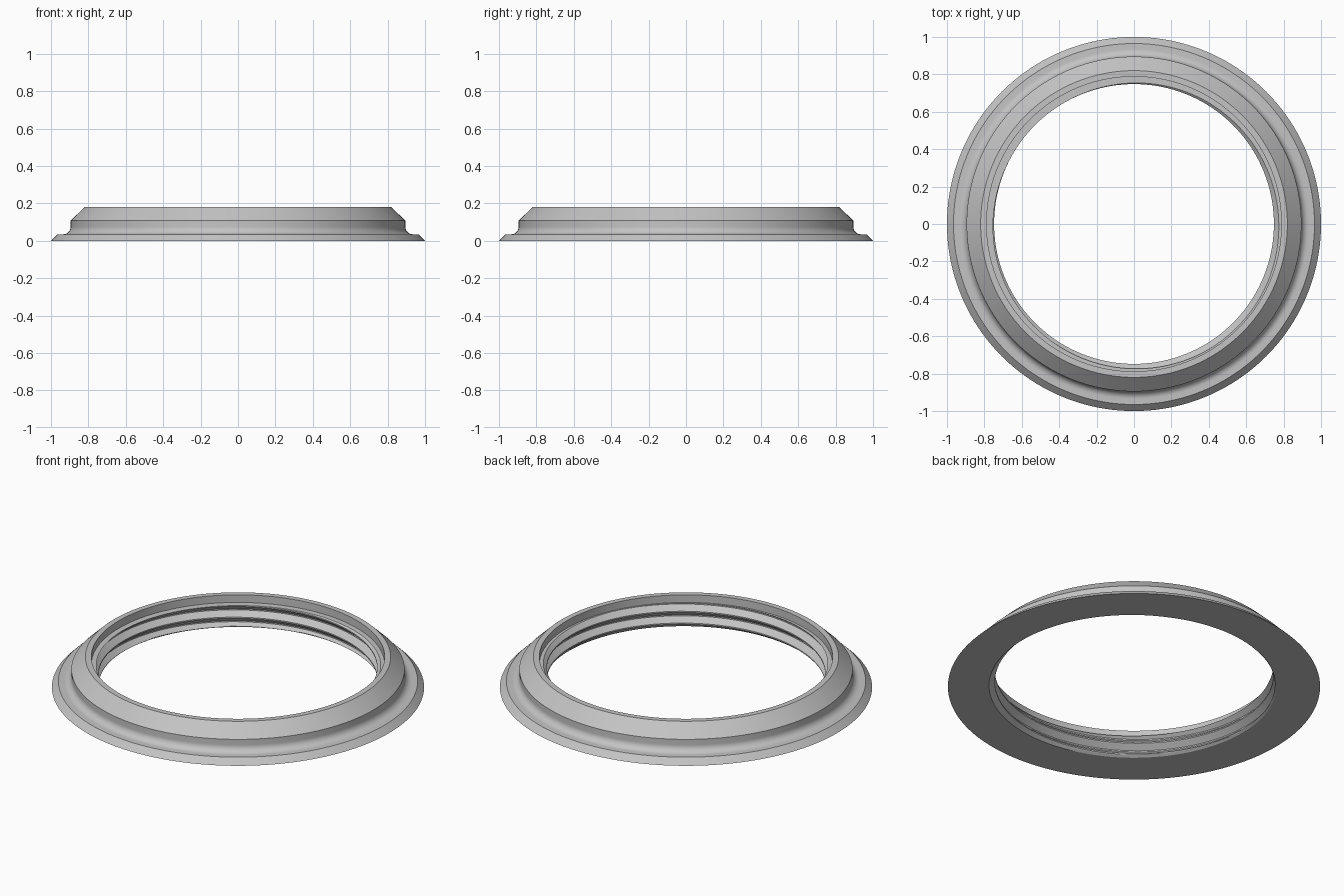
import bpy
import bmesh
from math import sin, cos, pi, radians

cube = bpy.data.objects.get("Cube")
if cube:
    bpy.data.objects.remove(cube, do_unlink=True)

SEGMENTS = 160
STEPS = 20            # profile samples per thread turn
PITCH = 0.07
LEDGE = 0.135         # height where the thread ends
CREST, ROOT, MOUTH = 0.748, 0.78, 0.766
PHASE = 0.55


def thread_radius(turns, z):
    """Trapezoid thread with a small lead-in chamfer at the bottom."""
    d = abs((turns - PHASE + 0.5) % 1 - 0.5)      # distance from the crest
    t = min(max((d - 0.05) / 0.4, 0), 1)
    return max(CREST + (ROOT - CREST) * t, MOUTH - 1.5 * z)


# Outer moulding: foot bevel, cove, band, sloped shoulder, rim and counterbore
outer = [(1.0, 0.0), (0.965, 0.035)]
for i in range(11):
    a = pi / 2 * i / 10
    outer.append((0.935 - 0.04 * sin(a), 0.075 - 0.04 * cos(a)))
outer += [(0.895, 0.108), (0.82, 0.18), (0.788, 0.18), (0.788, LEDGE)]


def section(fraction):
    """Closed cross-section at a fraction of the full circle."""
    points = list(outer)
    for k in range(3 * STEPS, -1, -1):
        turns = k / STEPS - 1
        z = min(max((turns + fraction) * PITCH, 0), LEDGE)
        points.append((thread_radius(z / PITCH - fraction, z), z))
    return points


# Sweep the section around, letting the thread climb one pitch per turn
bm = bmesh.new()
columns = []
for j in range(SEGMENTS + 1):
    a = 2 * pi * j / SEGMENTS
    columns.append([bm.verts.new((r * cos(a), r * sin(a), z))
                    for r, z in section(j / SEGMENTS)])
for a, b in zip(columns, columns[1:]):
    for i in range(len(a)):
        n = (i + 1) % len(a)
        bm.faces.new((a[i], b[i], b[n], a[n]))
bmesh.ops.remove_doubles(bm, verts=bm.verts, dist=0.00002)
bmesh.ops.recalc_face_normals(bm, faces=bm.faces)

mesh = bpy.data.meshes.new("threaded_ring")
bm.to_mesh(mesh)
bm.free()
ring = bpy.data.objects.new("threaded_ring", mesh)
bpy.context.collection.objects.link(ring)

# Plain grey material
grey = bpy.data.materials.new("light_grey")
grey.use_nodes = True
colour = (0.55, 0.55, 0.55, 1)
grey.diffuse_color = colour
grey.node_tree.nodes["Principled BSDF"].inputs["Base Color"].default_value = colour
mesh.materials.append(grey)

bpy.ops.object.select_all(action="DESELECT")
ring.select_set(True)
bpy.context.view_layer.objects.active = ring
bpy.ops.object.shade_smooth_by_angle(angle=radians(25))
